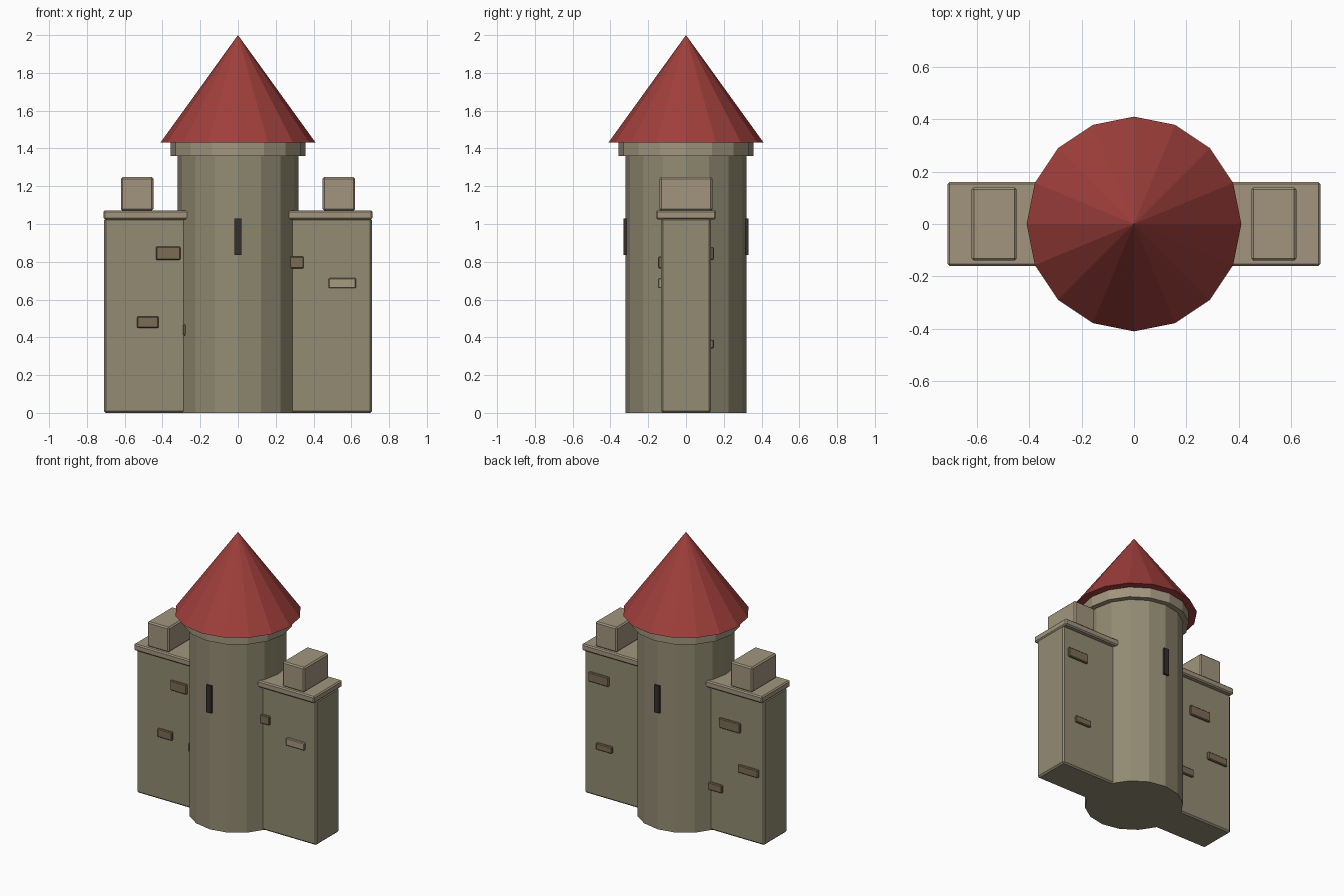
import bpy
from math import pi

if "Cube" in bpy.data.objects:
    bpy.data.objects.remove(bpy.data.objects["Cube"])


def material(name, rgb):
    m = bpy.data.materials.new(name)
    m.diffuse_color = (*rgb, 1)
    m.use_nodes = True
    m.node_tree.nodes["Principled BSDF"].inputs["Base Color"].default_value = m.diffuse_color
    return m


STONE = material("stone", (0.29, 0.26, 0.17))
CAP = material("cap_stone", (0.36, 0.30, 0.21))
BRICK = material("brown_brick", (0.20, 0.15, 0.09))
PALE = material("pale_brick", (0.38, 0.32, 0.22))
DARK = material("dark_opening", (0.035, 0.028, 0.025))
RED = material("roof_red", (0.35, 0.05, 0.045))


def box(name, x, y, z, mat, bevel=0.0):
    """Box given by its (min, max) ranges, with optional chamfer."""
    bpy.ops.mesh.primitive_cube_add(size=1, location=[sum(r) / 2 for r in (x, y, z)])
    o = bpy.context.object
    o.name = name
    o.scale = [r[1] - r[0] for r in (x, y, z)]
    bpy.ops.object.transform_apply(location=False, rotation=False, scale=True)
    o.data.materials.append(mat)
    if bevel:
        b = o.modifiers.new("bevel", "BEVEL")
        b.width = bevel
        b.segments = 1
    return o


def drum(name, r1, r2, z0, z1, mat):
    """16-sided frustum or cone."""
    bpy.ops.mesh.primitive_cone_add(vertices=16, radius1=r1, radius2=r2,
                                    depth=z1 - z0, location=(0, 0, (z0 + z1) / 2))
    o = bpy.context.object
    o.name = name
    o.data.materials.append(mat)
    return o


# Round tower, collar and pointed roof
drum("tower", 0.32, 0.32, 0, 1.37, STONE)
drum("tower_collar", 0.357, 0.357, 1.36, 1.432, CAP)
drum("roof", 0.41, 0, 1.432, 2.0, RED)

# Arrow slits front and back
for side, s in (("front", -1), ("back", 1)):
    box("arrow_slit_" + side, (-0.019, 0.019), sorted((s * 0.28, s * 0.332)),
        (0.835, 1.03), DARK)

# Side walls with coping and one battlement each
for side, s in (("left", -1), ("right", 1)):
    box("wall_" + side, sorted((s * 0.2, s * 0.71)), (-0.132, 0.132), (0, 1.03), STONE, 0.01)
    box("coping_" + side, sorted((s * 0.2, s * 0.712)), (-0.16, 0.16), (1.025, 1.072), CAP, 0.008)
    box("battlement_" + side, sorted((s * 0.448, s * 0.62)), (-0.14, 0.14), (1.07, 1.248), CAP, 0.009)

# Raised bricks: face side, x range, z range, material
bricks = [
    (-1, (-0.435, -0.305), (0.81, 0.88), BRICK),
    (-1, (-0.535, -0.42), (0.45, 0.51), BRICK),
    (-1, (-0.29, -0.17), (0.41, 0.47), BRICK),
    (-1, (0.22, 0.348), (0.765, 0.828), BRICK),
    (-1, (0.48, 0.625), (0.66, 0.714), PALE),
    (1, (-0.525, -0.36), (0.755, 0.825), BRICK),
    (1, (-0.67, -0.51), (0.475, 0.53), BRICK),
    (1, (-0.385, -0.275), (0.29, 0.345), BRICK),
    (1, (0.51, 0.67), (0.81, 0.877), BRICK),
    (1, (0.485, 0.61), (0.34, 0.387), BRICK),
]
for i, (s, x, z, mat) in enumerate(bricks):
    box(f"raised_brick_{i + 1}", x, sorted((s * 0.11, s * 0.147)), z, mat, 0.005)
